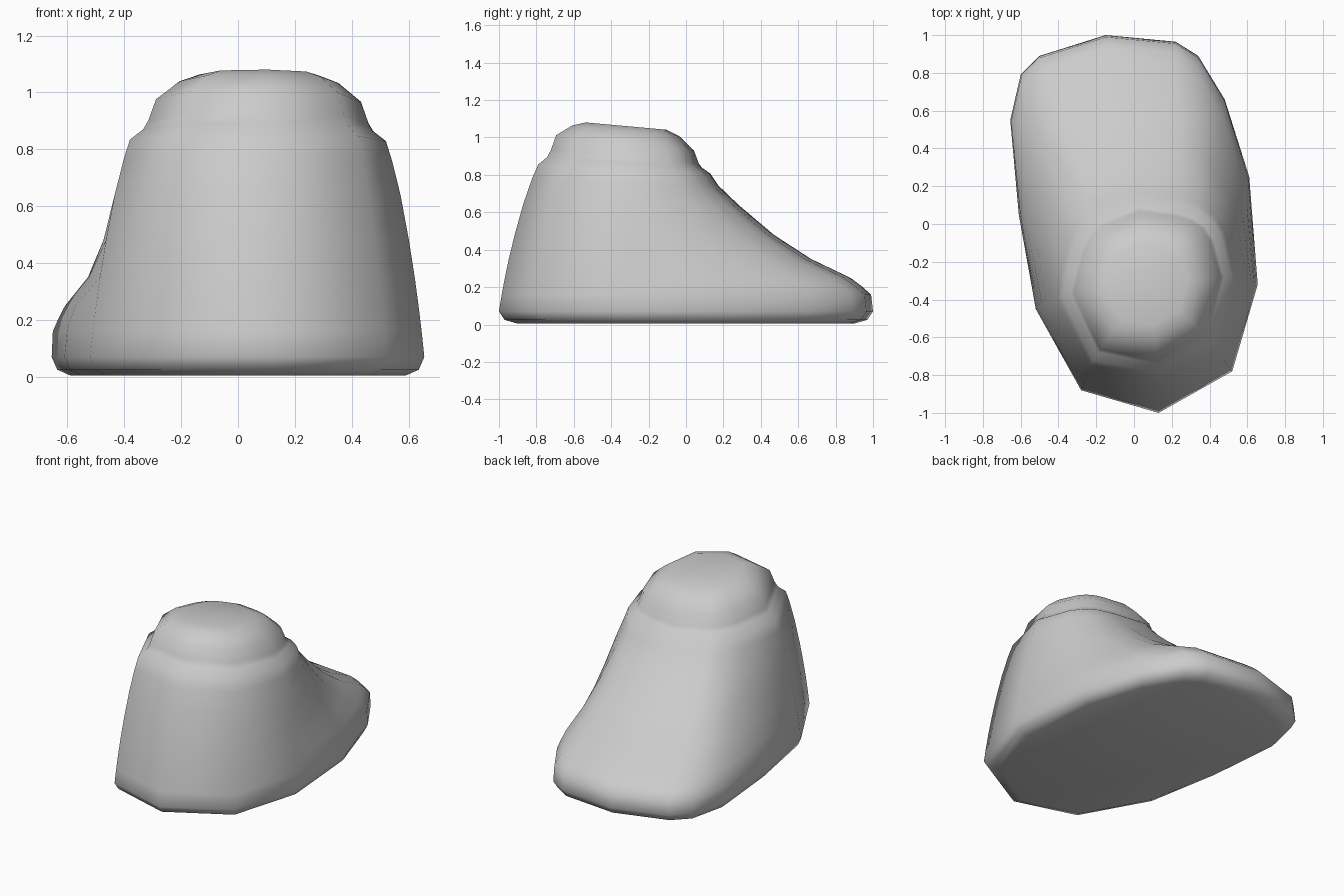
import bpy, bmesh

if "Cube" in bpy.data.objects:
    bpy.data.objects.remove(bpy.data.objects["Cube"])

# Matching outlines: (sole x, sole y, shoulder x, shoulder y, front influence)
COLUMNS = [
    (.13, -1.0, .13, -.79, 0), (.52, -.78, .42, -.63, 0), (.655, -.32, .52, -.28, 0),
    (.61, .25, .46, -.06, .6), (.48, .66, .41, .02, 1), (.34, .89, .34, .07, 1),
    (.22, .965, .24, .10, 1), (-.15, 1.0, .02, .13, 1), (-.5, .89, -.20, .04, 1),
    (-.6, .79, -.26, -.01, 1), (-.655, .55, -.32, -.12, 1), (-.61, .05, -.35, -.24, .6),
    (-.52, -.45, -.38, -.38, 0), (-.28, -.88, -.22, -.72, 0),
]


def body_ring(z, front, heel):
    """Blend sole outline toward shoulder; the toe recedes faster than the heel."""
    ring = []
    for bx, by, sx, sy, f in COLUMNS:
        w = heel + (front - heel) * f
        y = by + (sy - by) * w
        tilt = -.05 * (y + .3) * max(0, (z - .6) / .22)
        ring.append((bx + (sx - bx) * w, y, z + tilt))
    return ring


def scaled_ring(ring, z, s, centre, slope=0):
    cx, cy = centre
    return [(cx + (x - cx) * s, cy + (y - cy) * s, z + slope * (y - cy) * s)
            for x, y, _ in ring]


# Foot rings: height, front blend, heel blend
sole = body_ring(0, 0, 0)
rings = [scaled_ring(sole, .005, .90, (0, 0)), scaled_ring(sole, .025, .97, (0, 0))]
for z, front, heel in [(.07, 0, 0), (.16, .012, .07), (.205, .07, .11), (.25, .14, .15),
                       (.35, .38, .25), (.48, .61, .40), (.64, .82, .62),
                       (.76, .95, .84), (.83, 1, 1)]:
    rings.append(body_ring(z, front, heel))

# Ankle collar, with its tilted rounded cap
top = rings[-1]
for z, s, slope in [(.865, .90, -.07), (.895, .86, -.09), (.97, .80, -.11),
                    (1.035, .62, -.10), (1.06, .47, -.09)]:
    rings.append(scaled_ring(top, z, s, (.08, -.31), slope))

bm = bmesh.new()
loops = [[bm.verts.new(p) for p in ring] for ring in rings]
n = len(COLUMNS)
for low, high in zip(loops, loops[1:]):
    for i in range(n):
        j = (i + 1) % n
        bm.faces.new((low[i], low[j], high[j], high[i]))
bm.faces.new(loops[0][::-1])
bm.faces.new(loops[-1])
bmesh.ops.recalc_face_normals(bm, faces=bm.faces)
mesh = bpy.data.meshes.new("boot")
bm.to_mesh(mesh)
bm.free()
boot = bpy.data.objects.new("boot", mesh)
bpy.context.collection.objects.link(boot)
mesh.shade_smooth()
